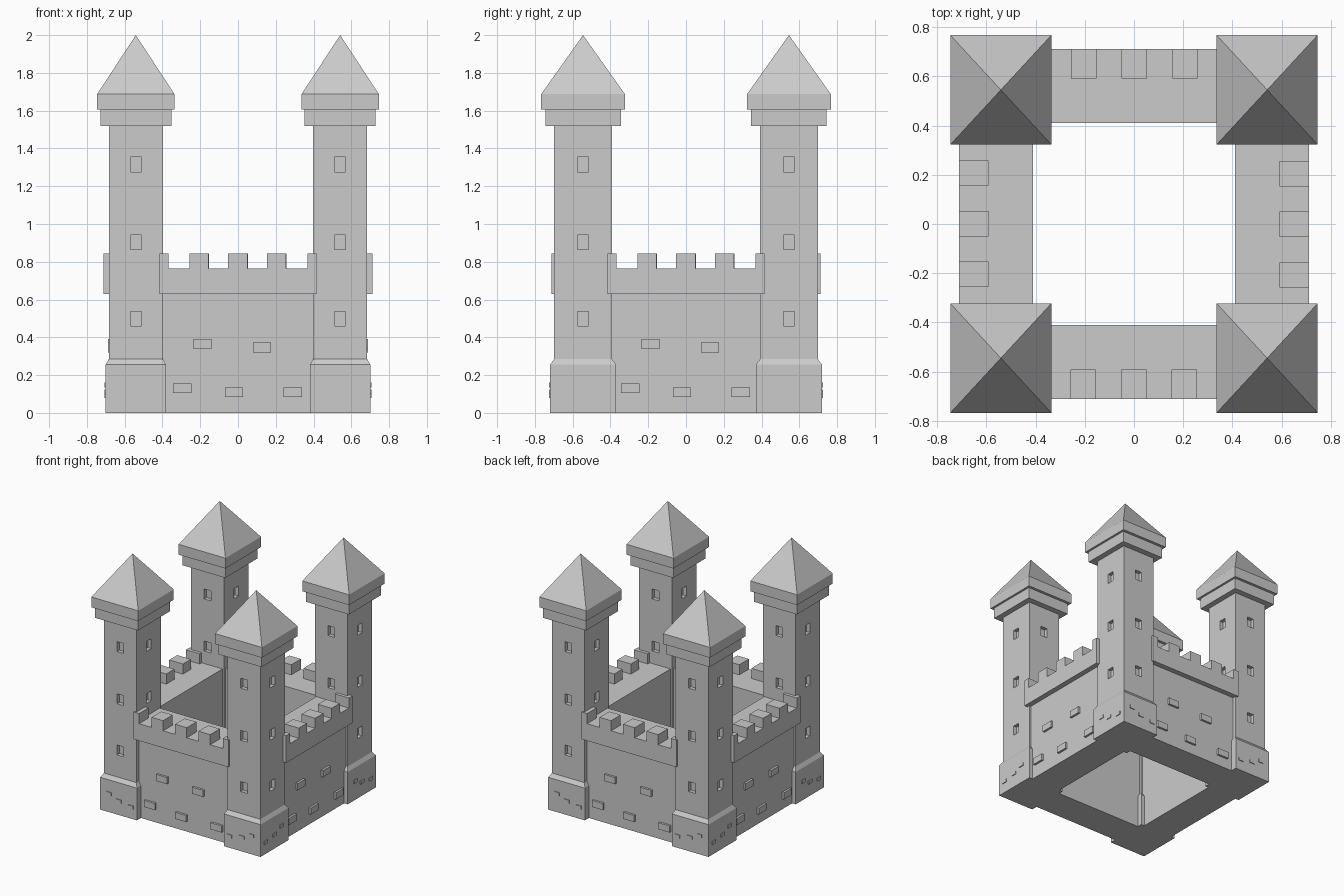
import bpy, bmesh
from math import pi
from mathutils import Matrix, Vector

if "Cube" in bpy.data.objects:
    bpy.data.objects.remove(bpy.data.objects["Cube"])


def add_object(name, bm):
    bmesh.ops.remove_doubles(bm, verts=bm.verts, dist=1e-5)
    bmesh.ops.recalc_face_normals(bm, faces=bm.faces)
    me = bpy.data.meshes.new(name)
    bm.to_mesh(me)
    bm.free()
    ob = bpy.data.objects.new(name, me)
    bpy.context.collection.objects.link(ob)
    return ob


def box(bm, x0, x1, y0, y1, z0, z1):
    m = Matrix.Translation(((x0 + x1) / 2, (y0 + y1) / 2, (z0 + z1) / 2))
    m = m @ Matrix.Diagonal((x1 - x0, y1 - y0, z1 - z0, 1))
    bmesh.ops.create_cube(bm, size=1, matrix=m)


def loft(name, levels, apex=None):
    """Stack of rectangles (half x, half y, z), optionally closed by a point."""
    bm = bmesh.new()
    rings = [[bm.verts.new((sx * hx, sy * hy, z))
              for sx, sy in ((-1, -1), (1, -1), (1, 1), (-1, 1))]
             for hx, hy, z in levels]
    for a, b in zip(rings, rings[1:]):
        for i in range(4):
            j = (i + 1) % 4
            bm.faces.new((a[i], a[j], b[j], b[i]))
    bm.faces.new(rings[0][::-1])
    if apex is None:
        bm.faces.new(rings[-1])
    else:
        tip = bm.verts.new((0, 0, apex))
        for i in range(4):
            bm.faces.new((rings[-1][i], rings[-1][(i + 1) % 4], tip))
    return add_object(name, bm)


# Tower parts, modelled around the tower axis
BX, BY = 0.16, 0.175      # plinth half sizes
SX, SY = 0.143, 0.153     # shaft half sizes
shaft = loft("tower_shaft", [(BX, BY, 0), (BX, BY, 0.255), (SX, SY, 0.285), (SX, SY, 1.53)])
collar = loft("tower_collar", [(0.188, 0.2, 1.518), (0.188, 0.2, 1.605)])
roof = loft("tower_roof", [(0.205, 0.222, 1.605), (0.205, 0.222, 1.687)], apex=2.0)

# Recessed windows on all four sides
bm = bmesh.new()
for z in (0.498, 0.903, 1.315):
    for s in (-1, 1):
        for horizontal in (True, False):
            half = SX if horizontal else SY
            lo, hi = sorted((s * (half - 0.03), s * (half + 0.03)))
            if horizontal:
                box(bm, lo, hi, -0.029, 0.029, z - 0.039, z + 0.039)
            else:
                box(bm, -0.029, 0.029, lo, hi, z - 0.039, z + 0.039)
cutter = add_object("window_cutter", bm)
cutter.hide_render = True
mod = shaft.modifiers.new("windows", 'BOOLEAN')
mod.operation = 'DIFFERENCE'
mod.solver = 'EXACT'
mod.object = cutter
bpy.context.view_layer.objects.active = shaft
bpy.ops.object.modifier_apply(modifier=mod.name)
bpy.data.objects.remove(cutter)

# Small stones on the two outer faces of a plinth (front right tower)
bm = bmesh.new()
for u, z in ((-0.11, 0.093), (-0.003, 0.112), (0.082, 0.148)):
    box(bm, u - 0.022, u + 0.022, -BY - 0.006, -BY + 0.01, z - 0.013, z + 0.013)
    box(bm, BX - 0.01, BX + 0.006, u - 0.022, u + 0.022, z - 0.013, z + 0.013)
stones = add_object("tower_stones", bm)

# Place the four corner towers
for i, (sx, sy) in enumerate(((1, -1), (1, 1), (-1, 1), (-1, -1))):
    for part in (shaft, collar, roof, stones):
        ob = part
        if i:
            ob = part.copy()
            bpy.context.collection.objects.link(ob)
        if part is stones and i:
            ob.data = part.data.copy()
            ob.data.transform(Matrix.Diagonal((sx, -sy, 1, 1)))
            if sx * -sy < 0:
                ob.data.flip_normals()
        ob.location = (sx * 0.541, sy * 0.545, 0)

# Front wall: body, overhanging walkway, merlons and stones
bm = bmesh.new()
box(bm, -0.42, 0.42, -0.67, -0.41, 0, 0.64)
wall = add_object("wall", bm)
bm = bmesh.new()
box(bm, -0.415, 0.415, -0.712, -0.41, 0.63, 0.765)
walkway = add_object("wall_walkway", bm)
bm = bmesh.new()
for x0, x1 in ((-0.415, -0.367), (-0.257, -0.157), (-0.052, 0.05), (0.153, 0.255), (0.367, 0.415)):
    box(bm, x0, x1, -0.712, -0.592, 0.755, 0.845)
merlons = add_object("wall_merlons", bm)
bm = bmesh.new()
for x, z in ((-0.187, 0.364), (0.127, 0.347), (-0.295, 0.13), (-0.022, 0.109), (0.29, 0.109)):
    box(bm, x - 0.048, x + 0.048, -0.687, -0.65, z - 0.026, z + 0.026)
wall_stones = add_object("wall_stones", bm)

# Repeat the wall around the courtyard
for part in (wall, walkway, merlons, wall_stones):
    for i in (1, 2, 3):
        ob = part.copy()
        ob.rotation_euler.z = i * pi / 2
        bpy.context.collection.objects.link(ob)
